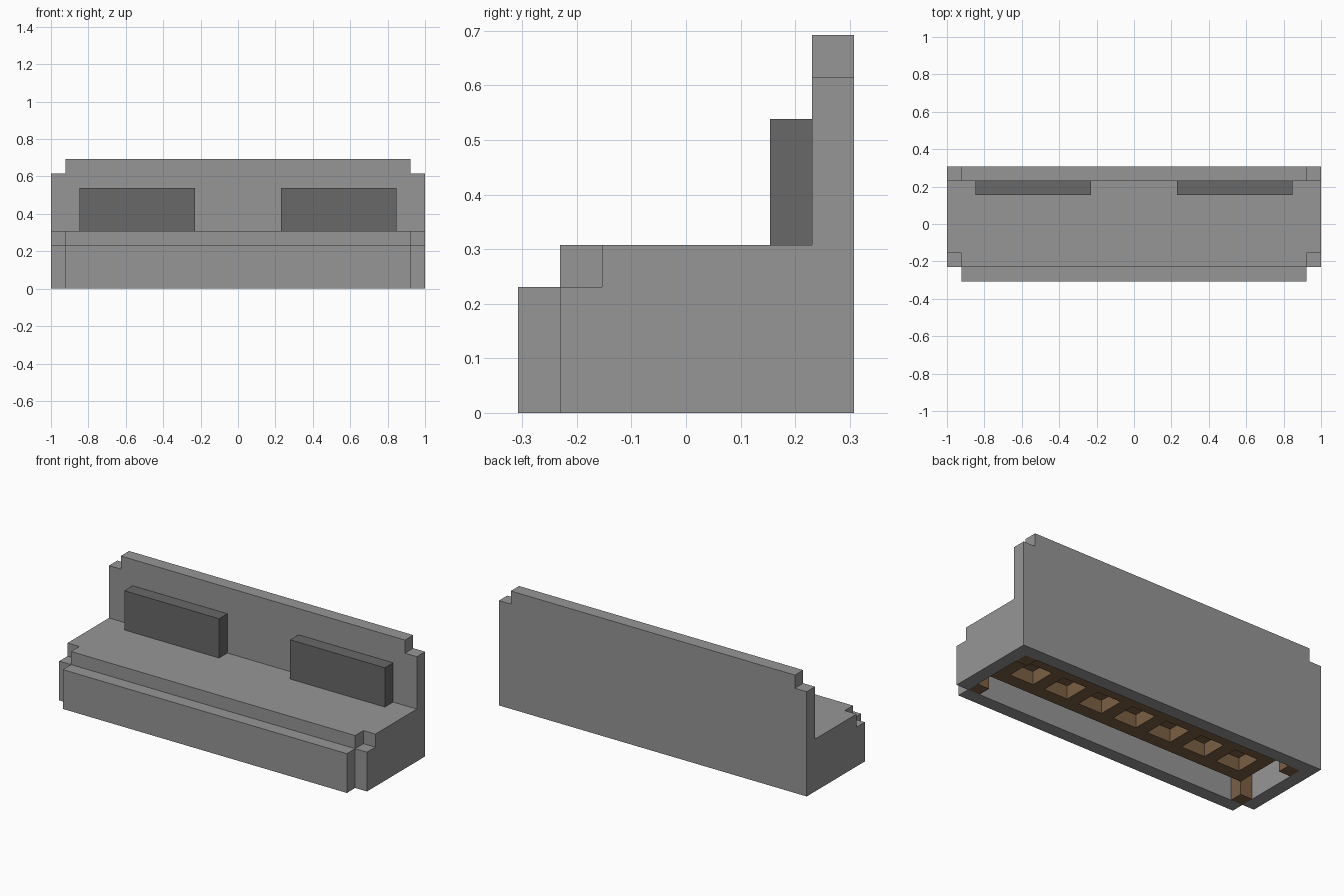
import bpy, bmesh, math
from itertools import product
from mathutils import Vector

old = bpy.data.objects.get("Cube")
if old:
    bpy.data.objects.remove(old, do_unlink=True)

U = 1 / 13  # block size


def material(name, rgb):
    m = bpy.data.materials.new(name)
    m.use_nodes = True
    m.diffuse_color = (*rgb, 1)
    bsdf = next(n for n in m.node_tree.nodes if n.type == 'BSDF_PRINCIPLED')
    bsdf.inputs["Base Color"].default_value = (*rgb, 1)
    return m


GREY = material("grey_fabric", (0.305, 0.305, 0.305))
DARK = material("dark_grey_cushion", (0.138, 0.138, 0.138))
WOOD = material("brown_wood", (0.20, 0.115, 0.058))


def cells(x, y, z):
    """All unit blocks inside a box given by ranges in blocks."""
    return set(product(range(*x), range(*y), range(*z)))


def both(x, y, z):
    """A box and its mirror image across x = 0."""
    return cells(x, y, z) | cells((-x[1], -x[0]), y, z)


def build(name, blocks, mat):
    """Skin a set of blocks with one closed surface of large flat faces."""
    bm = bmesh.new()
    for c in blocks:
        mid = Vector(c) + Vector((0.5, 0.5, 0.5))
        for axis, sign in product(range(3), (-1, 1)):
            n = Vector((0, 0, 0))
            n[axis] = sign
            if tuple(int(a + b) for a, b in zip(c, n)) in blocks:
                continue
            s = Vector((0, 0, 0))
            s[(axis + 1) % 3] = 0.5
            t = n.cross(s)
            f = mid + n / 2
            corners = (f - s - t, f + s - t, f + s + t, f - s + t)
            bm.faces.new([bm.verts.new(p * U) for p in corners])
    bmesh.ops.remove_doubles(bm, verts=bm.verts[:], dist=U / 100)
    bmesh.ops.dissolve_limit(bm, angle_limit=math.radians(1),
                             verts=bm.verts[:], edges=bm.edges[:])
    mesh = bpy.data.meshes.new(name)
    bm.to_mesh(mesh)
    bm.free()
    mesh.materials.append(mat)
    obj = bpy.data.objects.new(name, mesh)
    bpy.context.collection.objects.link(obj)
    return obj


# Upholstered shell: seat block, front panel and backrest, hollow underneath
shell = cells((-13, 13), (-3, 4), (0, 4))
shell |= cells((-12, 12), (-4, -3), (0, 3))
shell |= cells((-13, 13), (3, 4), (4, 9))
shell -= both((12, 13), (-3, -2), (3, 4))   # stepped front corners
shell -= both((12, 13), (3, 4), (8, 9))     # stepped backrest corners
shell -= cells((-12, 12), (-3, 3), (0, 3))  # underside cavity
build("sofa_shell", shell, GREY)

# Two back cushions
for side, x in (("left", (3, 11)), ("right", (-11, -3))):
    build(side + "_cushion", cells(x, (2, 3), (4, 7)), DARK)

# Wooden base: board, slatted frame and four corner legs
base = cells((-12, 12), (-3, 3), (2, 3))
base |= cells((-11, 11), (-2, 2), (1, 2))
for i in range(7):
    x = 3 * i - 10
    base -= cells((x, x + 2), (-1, 1), (1, 2))
for y in (-3, 2):
    base |= both((11, 12), (y, y + 1), (0, 2))
build("wooden_base", base, WOOD)
